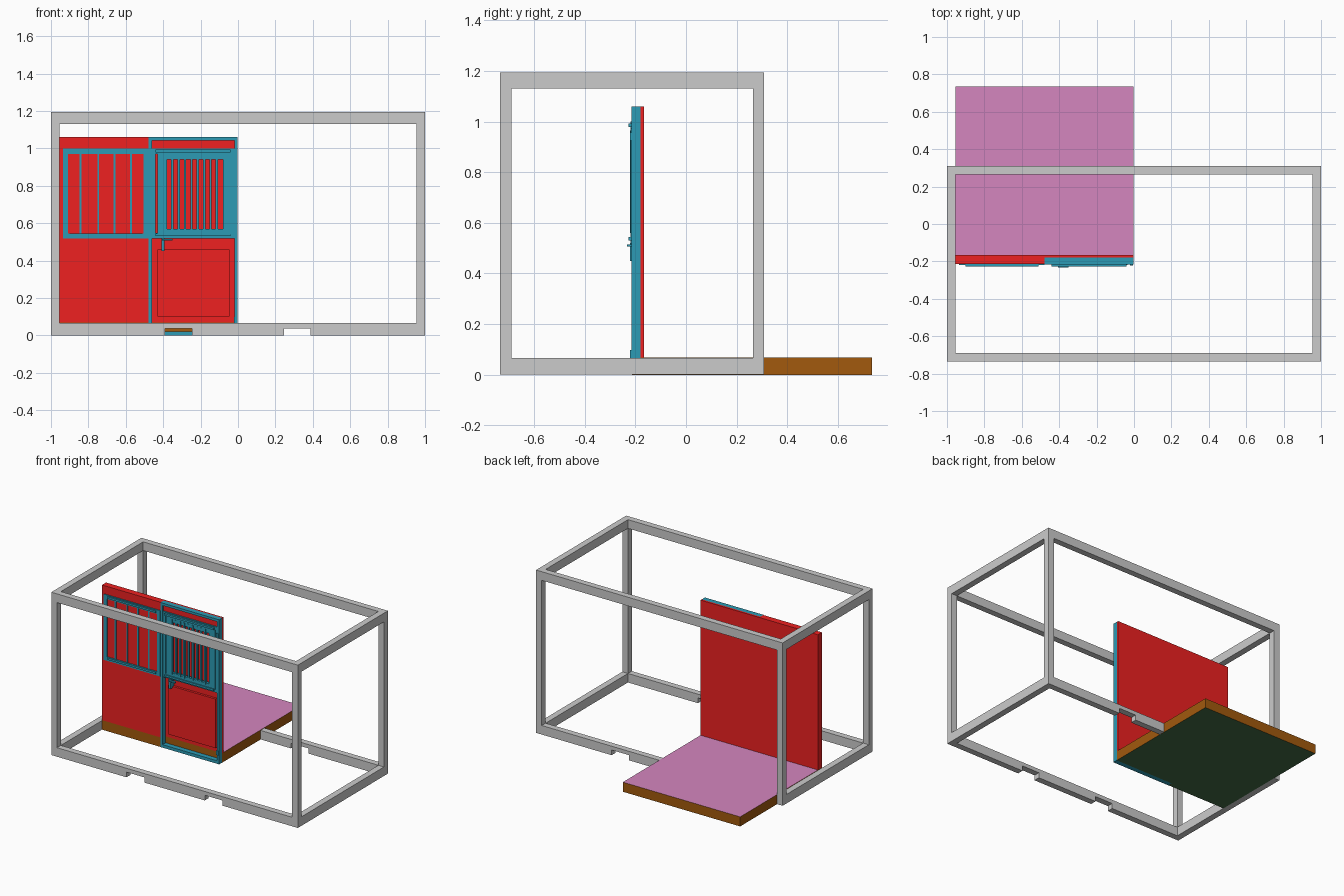
import bpy, bmesh

if "Cube" in bpy.data.objects:
    bpy.data.objects.remove(bpy.data.objects["Cube"])


def material(name, rgb):
    m = bpy.data.materials.new(name)
    m.diffuse_color = (*rgb, 1)
    m.use_nodes = True
    m.node_tree.nodes["Principled BSDF"].inputs["Base Color"].default_value = m.diffuse_color
    return m


RED = material("red_panel", (0.86, 0.015, 0.015))
TEAL = material("teal_metal", (0.025, 0.33, 0.46))
BROWN = material("brown_edge", (0.36, 0.10, 0.004))
PINK = material("pink_top", (0.66, 0.24, 0.52))
GREEN = material("green_base", (0.055, 0.15, 0.06))


def prism(name, profile, y0, y1, mats=()):
    """Extrude an xz outline from y0 to y1."""
    bm = bmesh.new()
    face = bm.faces.new([bm.verts.new((x, y0, z)) for x, z in profile])
    ext = bmesh.ops.extrude_face_region(bm, geom=[face])
    moved = [v for v in ext["geom"] if isinstance(v, bmesh.types.BMVert)]
    bmesh.ops.translate(bm, verts=moved, vec=(0, y1 - y0, 0))
    bmesh.ops.recalc_face_normals(bm, faces=bm.faces)
    me = bpy.data.meshes.new(name)
    bm.to_mesh(me)
    bm.free()
    ob = bpy.data.objects.new(name, me)
    bpy.context.collection.objects.link(ob)
    for m in mats:
        me.materials.append(m)
    return ob


def box(name, x, y, z, *mats):
    return prism(name, [(x[0], z[0]), (x[1], z[0]), (x[1], z[1]), (x[0], z[1])], y[0], y[1], mats)


def border(name, x, y, z, wx, wb, wt, mat):
    """Rectangular frame made of two rails and two stiles."""
    box(name + "_bottom_rail", x, y, (z[0], z[0] + wb), mat)
    box(name + "_top_rail", x, y, (z[1] - wt, z[1]), mat)
    inner = (z[0] + wb, z[1] - wt)
    box(name + "_left_stile", (x[0], x[0] + wx), y, inner, mat)
    box(name + "_right_stile", (x[1] - wx, x[1]), y, inner, mat)


# Outer cage: notched lower rails, upper rails, posts, side rails
W, T, Z0, Z1, TOP = 0.046, 0.045, 0.066, 1.13, 1.194
NOTCHED = [(-1, 0), (-0.39, 0), (-0.39, 0.038), (-0.245, 0.038), (-0.245, 0),
           (0.245, 0), (0.245, 0.038), (0.387, 0.038), (0.387, 0), (1, 0), (1, Z0), (-1, Z0)]
for side, y in (("front", -0.735), ("back", 0.309 - T)):
    prism(side + "_lower_rail", NOTCHED, y, y + T)
    box(side + "_upper_rail", (-1, 1), (y, y + T), (Z1, TOP))
    box(side + "_left_post", (-1, -1 + W), (y, y + T), (Z0, Z1))
    box(side + "_right_post", (1 - W, 1), (y, y + T), (Z0, Z1))
for side, x in (("left", -1), ("right", 1 - W)):
    for level, z in (("lower", (0, Z0)), ("upper", (Z1, TOP))):
        box(f"{side}_{level}_rail", (x, x + W), (-0.735 + T, 0.309 - T), z)

# Floor platform: brown edges, pink top, green underside
L, M, R = -0.954, -0.478, -0.002
BACK, MID, FRONT = -0.166, -0.18, -0.213
for name, x, y in (("floor_platform", (L, R), (MID, 0.735)),
                   ("floor_platform_front", (L, M), (FRONT, MID))):
    ob = box(name, x, y, (-0.001, 0.069), BROWN, PINK, GREEN)
    for p in ob.data.polygons:
        p.material_index = 1 if p.normal.z > 0.5 else 2 if p.normal.z < -0.5 else 0

# Red wall: thick on the left, thin behind the door
WALL_TOP = 1.06
prismx = (L, M)
box("wall_panel", (L, R), (MID, BACK), (0.069, WALL_TOP), RED)
box("wall_left_thickness", prismx, (FRONT, MID), (0.069, WALL_TOP), RED)

# Door frame and raised lower panel
border("door_frame", (M, R), (FRONT - 0.003, MID), (0, WALL_TOP), 0.017, 0.022, 0.018, TEAL)
box("door_lower_panel", (-0.43, -0.045), (-0.197, MID), (0.10, 0.46), RED)
box("door_upper_infill", (M + 0.017, R - 0.017), (-0.205, MID), (1.0, 1.042), RED)

# Left window: frame, divider bars, guide rods
border("left_window", (-0.936, -0.478), (-0.219, FRONT), (0.518, 1.0), 0.026, 0.028, 0.03, TEAL)
for i, x in enumerate((-0.843, -0.747, -0.66, -0.572)):
    box(f"left_window_bar_{i + 1}", (x - 0.005, x + 0.005), (-0.218, FRONT), (0.546, 0.97), TEAL)

# Right window: wide frame with closely spaced bars
border("right_window", (-0.461, -0.019), (FRONT, MID), (0.518, 1.0), 0.02, 0.03, 0.03, TEAL)
border("right_window_sash", (-0.43, -0.035), (-0.219, -0.195), (0.54, 0.975), 0.045, 0.03, 0.035, TEAL)
for i in range(9):
    x = -0.385 + i * 0.034
    box(f"right_window_bar_{i + 1}", (x - 0.006, x + 0.006), (-0.222, -0.208), (0.56, 0.965), TEAL)

# Guide rods above and below both windows
for side, x in (("left", (-0.9, -0.51)), ("right", (-0.44, -0.04))):
    for level, z in (("lower", 0.538), ("upper", 0.986)):
        box(f"{side}_{level}_guide", x, (-0.227, -0.212), (z - 0.007, z + 0.007), TEAL)

# Door latch and hinges
box("latch_plate", (-0.408, -0.392), (-0.222, MID), (0.45, 0.52), TEAL)
box("latch_handle", (-0.405, -0.35), (-0.233, -0.216), (0.506, 0.514), TEAL)
for level, z in (("lower", 0.08), ("upper", 0.94)):
    box(level + "_hinge", (-0.022, -0.006), (-0.221, -0.205), (z - 0.015, z + 0.018), TEAL)
